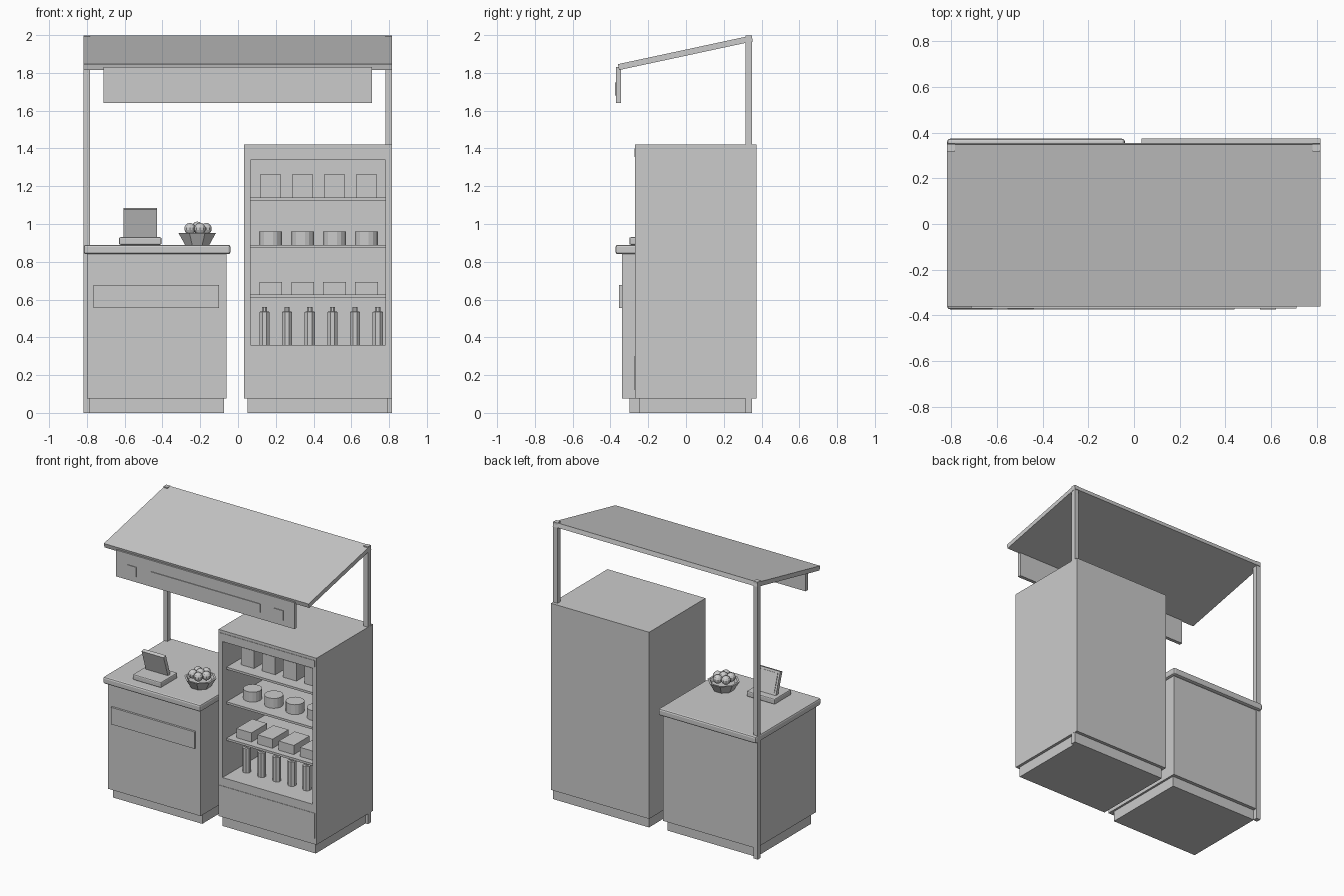
import bpy, bmesh, math
from mathutils import Matrix, Vector

if "Cube" in bpy.data.objects:
    bpy.data.objects.remove(bpy.data.objects["Cube"])


def finish(name, bm, bevel=0):
    bmesh.ops.recalc_face_normals(bm, faces=bm.faces)
    me = bpy.data.meshes.new(name)
    bm.to_mesh(me)
    bm.free()
    ob = bpy.data.objects.new(name, me)
    bpy.context.collection.objects.link(ob)
    if bevel:
        mod = ob.modifiers.new("bevel", 'BEVEL')
        mod.width = bevel
        mod.segments = 2
    return ob


def box_bm(x0, x1, y0, y1, z0, z1):
    bm = bmesh.new()
    bmesh.ops.create_cube(bm, size=1)
    for v in bm.verts:
        v.co = Vector((x1 if v.co.x > 0 else x0,
                       y1 if v.co.y > 0 else y0,
                       z1 if v.co.z > 0 else z0))
    return bm


def box(name, x0, x1, y0, y1, z0, z1, bevel=0):
    return finish(name, box_bm(x0, x1, y0, y1, z0, z1), bevel)


def lathe(name, x, y, profile, sides):
    """Closed low-poly solid of revolution from (radius, z) points."""
    bm = bmesh.new()
    rings = []
    for r, z in profile:
        angles = [2 * math.pi * (i + 0.5) / sides for i in range(sides)]
        rings.append([bm.verts.new((x + r * math.cos(a), y + r * math.sin(a), z)) for a in angles])
    for a, b in zip(rings, rings[1:]):
        for i in range(sides):
            j = (i + 1) % sides
            bm.faces.new((a[i], a[j], b[j], b[i]))
    bm.faces.new(rings[0])
    bm.faces.new(rings[-1])
    return finish(name, bm)


# Counter
box("counter_plinth", -0.785, -0.075, -0.30, 0.32, 0, 0.08)
box("counter_body", -0.80, -0.06, -0.34, 0.345, 0.075, 0.845)
box("counter_top", -0.817, -0.04, -0.373, 0.373, 0.84, 0.89, bevel=0.012)
box("counter_front_panel", -0.765, -0.10, -0.355, -0.335, 0.555, 0.677)

# Cabinet with a recessed opening in its front face
box("cabinet_plinth", 0.05, 0.795, -0.25, 0.35, 0, 0.08)
bm = box_bm(0.033, 0.815, -0.27, 0.373, 0.075, 1.42)
bm.normal_update()
front = min(bm.faces, key=lambda f: f.calc_center_median().y)
bmesh.ops.inset_individual(bm, faces=[front], thickness=0.02)
for v in front.verts:
    v.co.x = 0.066 if v.co.x < 0.42 else 0.782
    v.co.z = 0.36 if v.co.z < 0.75 else 1.34
recess = bmesh.ops.extrude_discrete_faces(bm, faces=[front])["faces"][0]
bmesh.ops.translate(bm, verts=recess.verts, vec=(0, 0.57, 0))
finish("cabinet_shell", bm)
box("cabinet_header_trim", 0.045, 0.803, -0.273, -0.265, 1.355, 1.40)
box("cabinet_lower_trim", 0.045, 0.803, -0.273, -0.265, 0.12, 0.30)
for i, z in enumerate((0.61, 0.873, 1.123)):
    box(f"shelf_{i}", 0.066, 0.782, -0.225, 0.305, z, z + 0.016)

# Shelf goods
for i in range(4):
    x = 0.173 + 0.169 * i
    box(f"carton_{i}", x - 0.053, x + 0.053, -0.14, -0.04, 1.138, 1.265)
    lathe(f"tub_{i}", x, -0.08, [(0.062, 0.888), (0.062, 0.96)], 16)
    box(f"flat_pack_{i}", x - 0.06, x + 0.06, -0.18, 0.0, 0.625, 0.692)
for i in range(6):
    lathe(f"bottle_{i}", 0.14 + 0.12 * i, -0.10,
          [(0.029, 0.36), (0.029, 0.535), (0.015, 0.537), (0.015, 0.56)], 8)

# Posts and sloping canopy
for side, x in (("left", -0.80), ("right", 0.797)):
    box(f"{side}_post", x - 0.017, x + 0.017, 0.316, 0.35, 0, 1.999)
bm = bmesh.new()
roof = [(-0.354, 1.815), (-0.361, 1.846), (0.347, 1.998), (0.354, 1.967)]
face = bm.faces.new([bm.verts.new((-0.817, y, z)) for y, z in roof])
ext = bmesh.ops.extrude_face_region(bm, geom=[face])["geom"]
bmesh.ops.translate(bm, verts=[g for g in ext if isinstance(g, bmesh.types.BMVert)], vec=(1.632, 0, 0))
finish("canopy", bm)

# Hanging sign board with raised plain strips
box("sign_board", -0.713, 0.71, -0.37, -0.345, 1.64, 1.83)
box("sign_strip", -0.44, 0.44, -0.375, -0.365, 1.69, 1.75)
for side, x in (("left", -0.585), ("right", 0.585)):
    box(f"sign_{side}_block", x - 0.035, x + 0.035, -0.375, -0.365, 1.68, 1.75)

# Till: base and a screen leaning towards the front
box("till_base", -0.63, -0.405, -0.30, -0.11, 0.89, 0.93, bevel=0.008)
tilt = Matrix.Translation((-0.517, -0.17, 0.922)) @ Matrix.Rotation(math.radians(18), 4, 'X')
for name, dims in (("till_screen", (-0.088, 0.088, -0.013, 0.013, 0, 0.167)),
                   ("till_display", (-0.074, 0.074, 0.010, 0.017, 0.02, 0.152))):
    box(name, *dims).matrix_world = tilt

# Fruit bowl
bx, by = -0.216, -0.12
lathe("bowl", bx, by, [(0.07, 0.89), (0.107, 0.952), (0.093, 0.952), (0.08, 0.93)], 8)
spots = [(0.048 * math.cos(a), 0.048 * math.sin(a), 0.975)
         for a in (2 * math.pi * i / 5 for i in range(5))] + [(0, 0, 0.982)]
for i, (dx, dy, z) in enumerate(spots):
    bm = bmesh.new()
    bmesh.ops.create_uvsphere(bm, u_segments=10, v_segments=7, radius=0.031,
                              matrix=Matrix.Translation((bx + dx, by + dy, z)))
    finish(f"fruit_{i}", bm)
